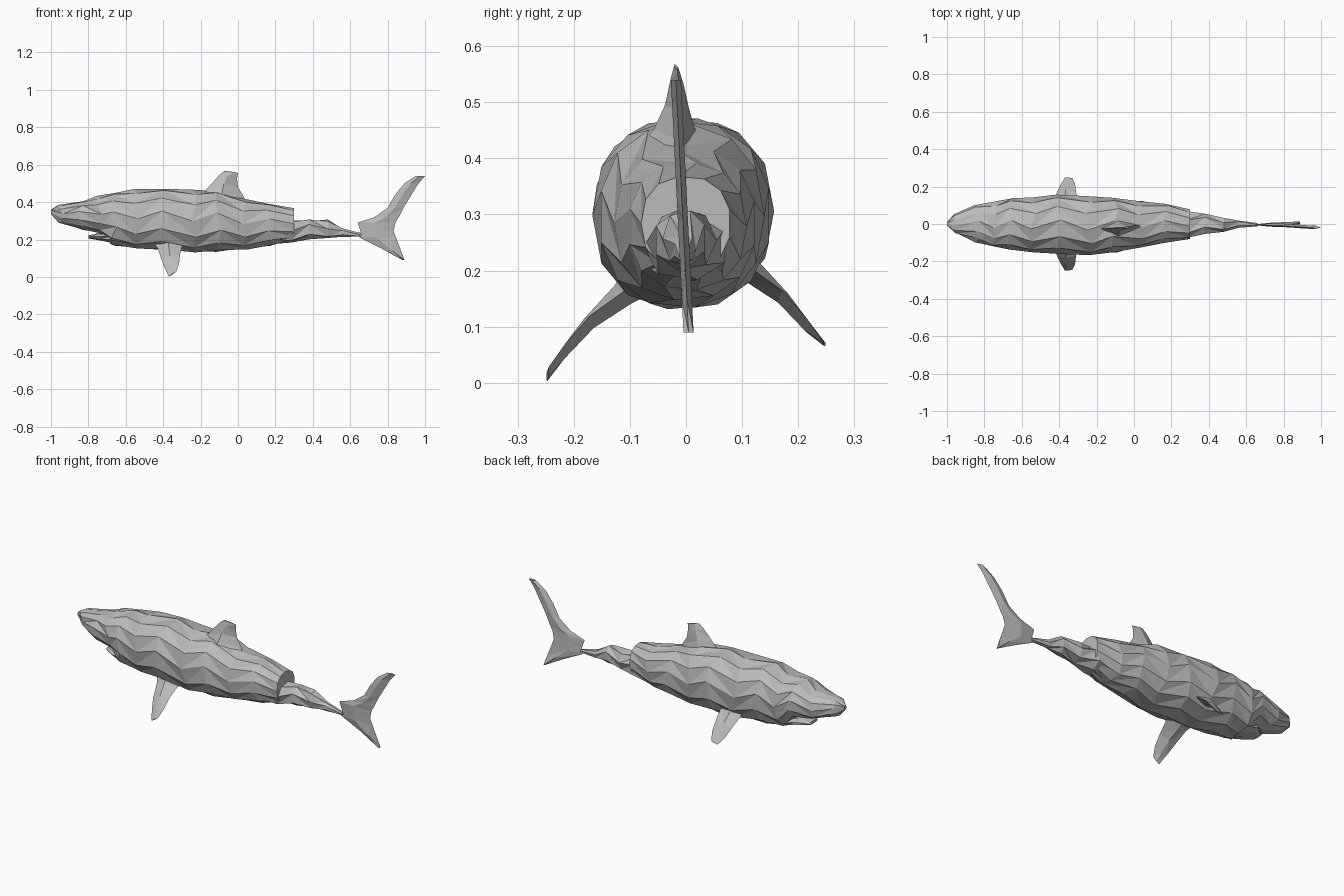
import bpy, bmesh, math, random
from mathutils import Vector

random.seed(4)
if "Cube" in bpy.data.objects:
    bpy.data.objects.remove(bpy.data.objects["Cube"], do_unlink=True)

grey = bpy.data.materials.new("shark_grey")
grey.use_nodes = True
colour = (0.5, 0.5, 0.5, 1)
grey.diffuse_color = colour
grey.node_tree.nodes["Principled BSDF"].inputs["Base Color"].default_value = colour


def loft(name, rings):
    """Skin a list of equal rings of points with flat triangles and cap the ends."""
    bm = bmesh.new()
    rows = [[bm.verts.new(p) for p in ring] for ring in rings]
    n = len(rows[0])
    for k, (a, b) in enumerate(zip(rows, rows[1:])):
        for i in range(n):
            j = (i + 1) % n
            if k % 2:
                bm.faces.new((a[i], a[j], b[i]))
                bm.faces.new((a[j], b[j], b[i]))
            else:
                bm.faces.new((a[i], a[j], b[j]))
                bm.faces.new((a[i], b[j], b[i]))
    bm.faces.new(rows[0])
    bm.faces.new(rows[-1])
    bmesh.ops.recalc_face_normals(bm, faces=bm.faces)
    mesh = bpy.data.meshes.new(name)
    bm.to_mesh(mesh)
    bm.free()
    mesh.materials.append(grey)
    obj = bpy.data.objects.new(name, mesh)
    bpy.context.collection.objects.link(obj)
    return obj


def hull(name, stations, sides, rough=0.0, power=0.88):
    """Rounded body from stations of x, top, bottom, left edge, right edge."""
    rings = []
    for k, (x, top, bottom, left, right) in enumerate(stations):
        ring = []
        for i in range(sides):
            a = 2 * math.pi * (i + 0.5 * (k % 2)) / sides
            c, s = math.cos(a), math.sin(a)
            c = math.copysign(abs(c) ** power, c)
            s = math.copysign(abs(s) ** power, s)
            inner = 0 < k < len(stations) - 1
            j = rough * random.uniform(-1, 1) if inner else 0
            ring.append((x + 3 * j, (left + right) / 2 + (left - right) / 2 * c,
                         (top + bottom) / 2 + (top - bottom) / 2 * s))
        rings.append(ring)
    return loft(name, rings)


def fin(name, sections, normal):
    """Diamond-section fin from leading point, trailing point and half thickness."""
    rings = []
    for lead, trail, thick in sections:
        a, b = Vector(lead), Vector(trail)
        mid, off = a.lerp(b, 0.45), Vector(normal).normalized() * thick
        rings.append((a, mid + off, b, mid - off))
    return loft(name, rings)


# Main body, with the snout overhanging the mouth
hull("body", [
    (-1.0, .36, .335, .01, -.01),
    (-.95, .385, .29, .055, -.055),
    (-.84, .405, .25, .10, -.10),
    (-.74, .435, .235, .125, -.125),
    (-.66, .45, .165, .138, -.14),
    (-.54, .472, .15, .146, -.152),
    (-.40, .472, .14, .157, -.163),
    (-.24, .468, .13, .152, -.167),
    (-.10, .46, .133, .14, -.155),
    (.04, .42, .147, .125, -.128),
    (.17, .392, .165, .108, -.103),
    (.30, .368, .20, .08, -.08)], 13, 0.006)

# Lower jaw, set behind and below the snout
hull("lower_jaw", [
    (-.80, .222, .205, .035, -.04),
    (-.74, .235, .195, .075, -.08),
    (-.67, .24, .18, .10, -.105),
    (-.58, .26, .165, .11, -.11)], 9)

# Narrow tail stock, emerging from the rear of the body
hull("tail_stock", [
    (.16, .32, .172, .09, -.085),
    (.28, .305, .182, .075, -.075),
    (.38, .308, .20, .055, -.058),
    (.48, .308, .207, .036, -.042),
    (.56, .26, .214, .018, -.022),
    (.66, .235, .215, .006, -.012)], 7)

# Dorsal fin, leaning back with a broad right-hand root
fin("dorsal_fin", [
    ((-.20, -.05, .36), (.06, -.04, .35), .075),
    ((-.18, -.025, .455), (.03, -.01, .43), .04),
    ((-.14, -.022, .50), (0, -.008, .48), .022),
    ((-.10, -.02, .545), (-.005, -.012, .525), .012),
    ((-.07, -.02, .568), (0, -.015, .556), .004)], (0, 1, -.2))

# Tail fin: heights with leading and trailing edges
tail = [(.09, .88, .89), (.15, .77, .868), (.21, .65, .845), (.245, .655, .832),
        (.29, .64, .842), (.32, .73, .86), (.37, .80, .885), (.44, .84, .928),
        (.50, .89, .965), (.54, .95, 1.0)]
fin("tail_fin", [((lead, .009 - .05 * z, z), (trail, .009 - .05 * z, z), .009)
                 for z, lead, trail in tail], (0, 1, 0))

# Pectoral fins: the left one is held higher and twisted more than the right
for side, y, lift in (("left", 1, .045), ("right", -1, 0)):
    fin(side + "_pectoral_fin", [
        ((-.46, y * .07, .19 + lift), (-.27, y * .08, .19 + lift), .035),
        ((-.43, y * .11, .155 + lift), (-.30, y * .115, .16 + lift), .022),
        ((-.41, y * .175, .095 + lift), (-.31, y * .17, .12 + lift), .012),
        ((-.39, y * .215, .045 + lift), (-.315, y * .215, .07 + lift), .008),
        ((-.37, y * .248, .002 + lift * 1.4), (-.33, y * .245, .028 + lift), .003)],
        (0, y * .7, .7))
